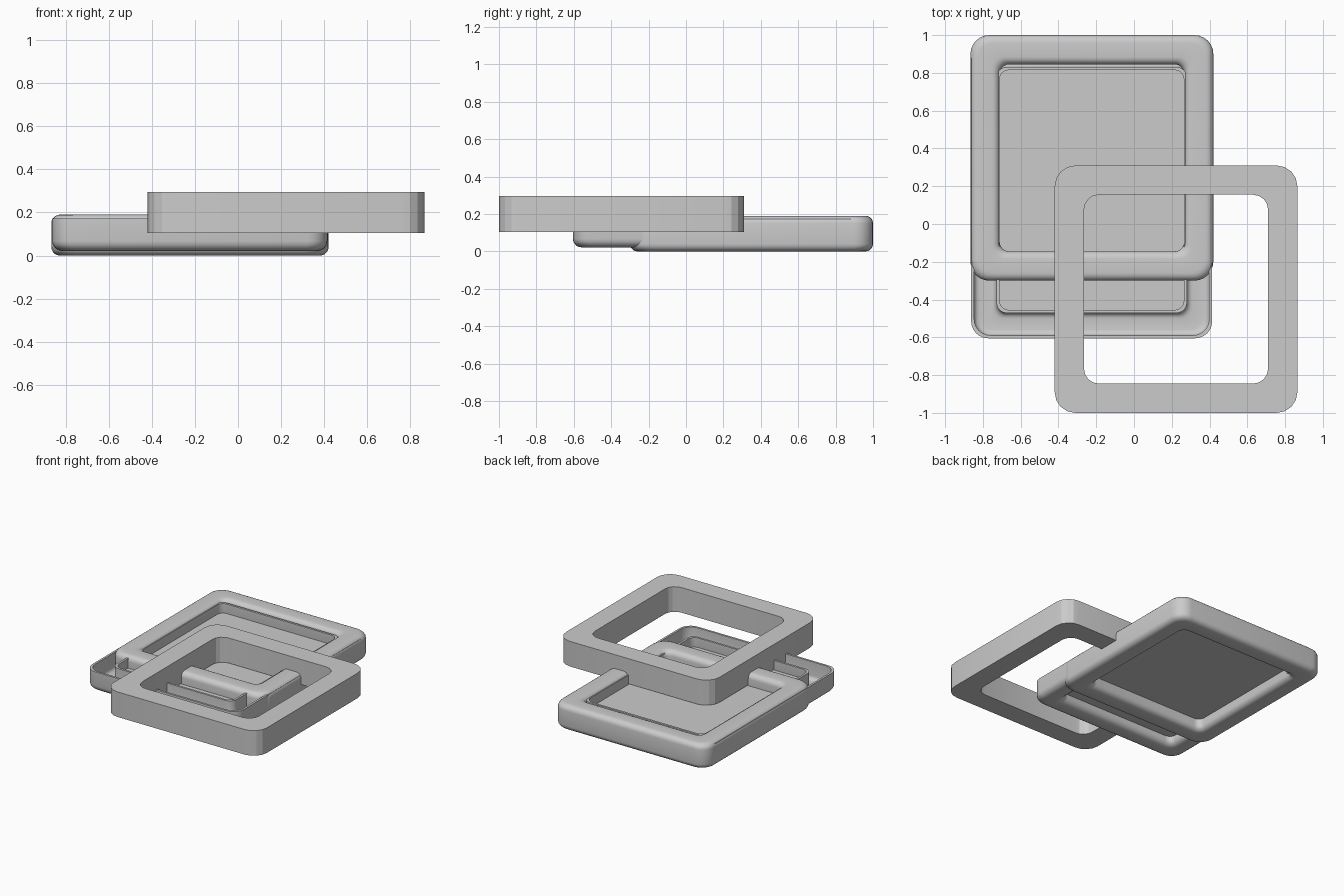
import bpy, bmesh
from math import cos, sin, pi

if "Cube" in bpy.data.objects:
    bpy.data.objects.remove(bpy.data.objects["Cube"])


def rounded_rect(x0, x1, y0, y1, inset, r, n):
    """Points of an inset rounded rectangle, n segments per corner."""
    x0, x1, y0, y1 = x0 + inset, x1 - inset, y0 + inset, y1 - inset
    centres = [(x1 - r, y1 - r), (x0 + r, y1 - r), (x0 + r, y0 + r), (x1 - r, y0 + r)]
    return [(cx + r * cos((q + k / n) * pi / 2), cy + r * sin((q + k / n) * pi / 2))
            for q, (cx, cy) in enumerate(centres) for k in range(n + 1)]


def finish(name, bm, angle):
    bmesh.ops.recalc_face_normals(bm, faces=bm.faces[:])
    mesh = bpy.data.meshes.new(name)
    bm.to_mesh(mesh)
    bm.free()
    ob = bpy.data.objects.new(name, mesh)
    bpy.context.collection.objects.link(ob)
    bpy.ops.object.select_all(action='DESELECT')
    ob.select_set(True)
    bpy.context.view_layer.objects.active = ob
    bpy.ops.object.shade_smooth_by_angle(angle=angle)
    return ob


def frame(name, rect, width, profile, r_out, r_in, n=4, angle=0.6):
    """Sweep a closed (inset, z) profile around a rounded rectangle."""
    bm = bmesh.new()
    loops = []
    for d, z in profile:
        r = r_out + (r_in - r_out) * d / width
        loops.append([bm.verts.new((x, y, z)) for x, y in rounded_rect(*rect, d, r, n)])
    for a, b in zip(loops, loops[1:] + loops[:1]):
        for i in range(len(a)):
            j = (i + 1) % len(a)
            bm.faces.new((a[i], a[j], b[j], b[i]))
    return finish(name, bm, angle)


def plate(name, rect, z0, z1, r, n=4):
    bm = bmesh.new()
    face = bm.faces.new([bm.verts.new((x, y, z0)) for x, y in rounded_rect(*rect, 0, r, n)])
    ext = bmesh.ops.extrude_face_region(bm, geom=[face], use_keep_orig=True)
    for v in ext['geom']:
        if isinstance(v, bmesh.types.BMVert):
            v.co.z = z1
    return finish(name, bm, 0.6)


# Sharp-edged upper frame
W = 0.155
frame("upper_frame", (-0.42, 0.865, -1.0, 0.31), W,
      [(0, 0.105), (W, 0.105), (W, 0.295), (0, 0.295)], 0.11, 0.08, angle=0.3)

# Soft-edged lower frame
frame("soft_frame", (-0.866, 0.42, -0.30, 1.0), W,
      rounded_rect(0, W, 0, 0.19, 0, 0.04, 5), 0.10, 0.05, n=6)

# Open-topped channel tray: thin U-shaped section with rounded bottom corners
T, R, TW, Z0, Z1 = 0.016, 0.045, 0.15, 0.022, 0.172


def u_bottom(inset, r):
    lo, hi, z = inset, TW - inset, Z0 + inset
    left = [(lo + r - r * cos(k * pi / 8), z + r - r * sin(k * pi / 8)) for k in range(5)]
    return left + [(lo + hi - d, h) for d, h in reversed(left)]


channel = ([(0, Z1)] + u_bottom(0, R) + [(TW, Z1), (TW - T, Z1)]
           + u_bottom(T, R - T)[::-1] + [(T, Z1)])
frame("channel_tray", (-0.862, 0.414, -0.605, 0.965), TW, channel, 0.09, 0.05, n=6)

# Flat panel filling the tray opening
plate("centre_panel", (-0.72, 0.272, -0.46, 0.82), 0.088, 0.1, 0.05)
